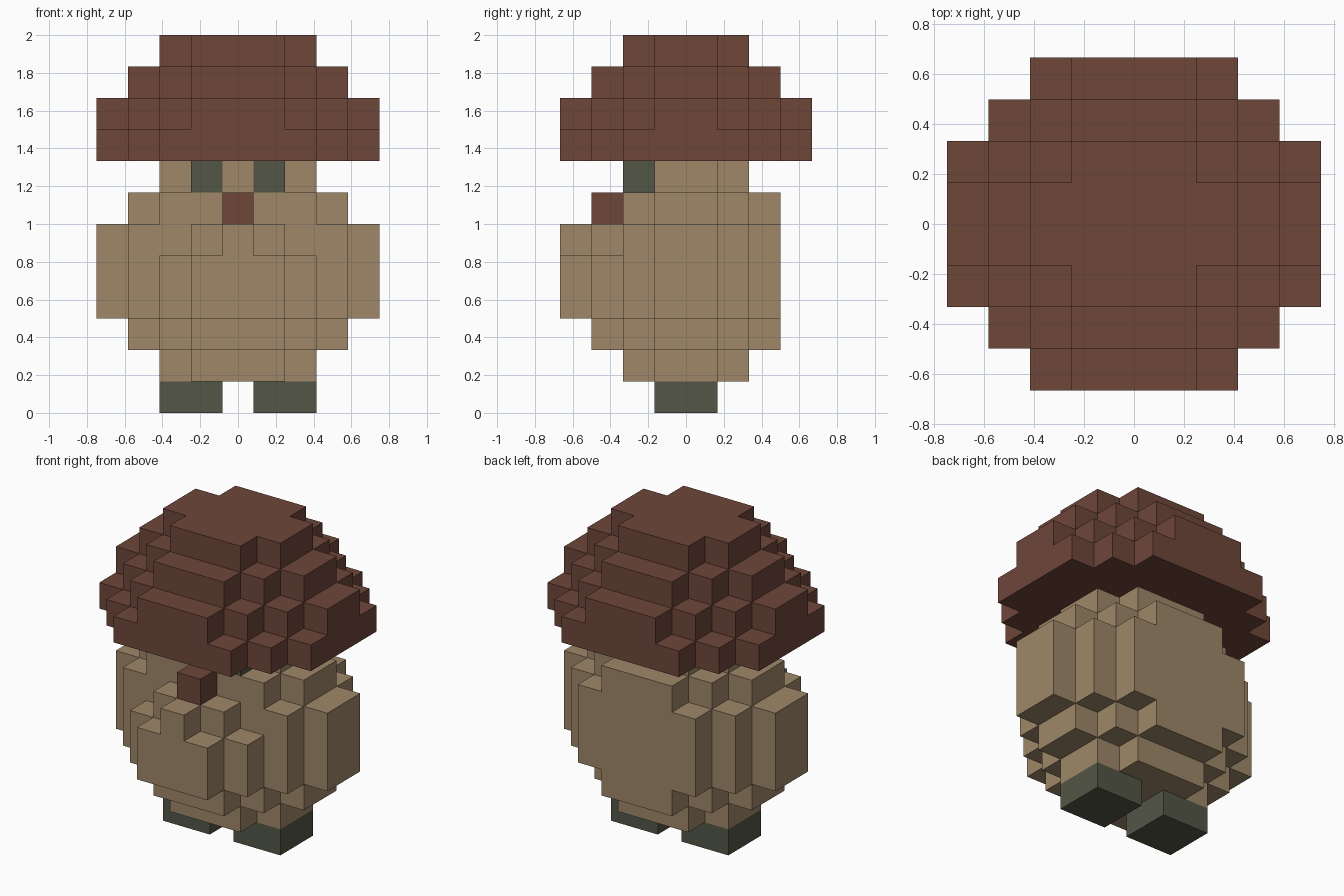
import bpy, bmesh
from mathutils import Vector

if "Cube" in bpy.data.objects:
    bpy.data.objects.remove(bpy.data.objects["Cube"])

U = 1 / 6  # edge length of one block


def material(name, rgb):
    m = bpy.data.materials.new(name)
    m.diffuse_color = (*rgb, 1)
    m.use_nodes = True
    m.node_tree.nodes["Principled BSDF"].inputs["Base Color"].default_value = m.diffuse_color
    return m


brown = material("reddish brown", (0.156, 0.061, 0.042))
tan = material("warm tan", (0.342, 0.242, 0.138))
green = material("dark grey green", (0.084, 0.093, 0.061))


def layer(z, front, back=None):
    """Blocks of one layer: half widths of each row, counted outward from the middle."""
    cells = set()
    for r, w in enumerate(front):
        cells |= {(x, -1 - r, z) for x in range(-w, w + 1)}
    for r, w in enumerate(back or front):
        cells |= {(x, r, z) for x in range(-w, w + 1)}
    return cells


def build(name, cells, mat):
    """Outer skin of a set of blocks, with flat regions merged."""
    bm = bmesh.new()
    for c in cells:
        centre = Vector((c[0], c[1] + 0.5, c[2] + 0.5))
        for axis in range(3):
            for s in (-1, 1):
                n = [0, 0, 0]
                n[axis] = s
                if tuple(a + b for a, b in zip(c, n)) in cells:
                    continue
                n = Vector(n)
                u = Vector([0.5 if i == (axis + 1) % 3 else 0 for i in range(3)])
                v = n.cross(u)
                mid = centre + n * 0.5
                bm.faces.new([bm.verts.new((mid + p) * U)
                              for p in (-u - v, u - v, u + v, v - u)])
    bmesh.ops.remove_doubles(bm, verts=bm.verts, dist=0.001)
    bmesh.ops.dissolve_limit(bm, angle_limit=0.01, verts=bm.verts, edges=bm.edges)
    me = bpy.data.meshes.new(name)
    bm.to_mesh(me)
    bm.free()
    me.materials.append(mat)
    ob = bpy.data.objects.new(name, me)
    bpy.context.collection.objects.link(ob)
    return ob


# stepped mushroom cap
cap = layer(8, [4, 4, 3, 2]) | layer(9, [4, 3, 2, 1]) | layer(10, [3, 2, 1]) | layer(11, [2, 1])
build("cap", cap, brown)

# eyes, one block each
eyes = {(-1, -2, 7), (1, -2, 7)}
for side, cell in zip(("left", "right"), sorted(eyes)):
    build(side + "_eye", {cell}, green)

# round body, with a bulging belly in front and a flat back
body = layer(1, [2, 1]) | layer(2, [3, 2, 1])
body |= layer(3, [4, 3, 2, 1], [4, 3, 2]) | layer(4, [4, 3, 2, 1], [4, 3, 2])
body |= layer(5, [4, 3, 1, 0], [4, 3, 2])
body |= layer(6, [3, 2], [3, 2, 1]) | layer(7, [2, 1])
build("body", body - eyes, tan)

# nose
build("nose", {(0, -3, 6)}, brown)

# feet
for side, xs in (("left", (-2, -1)), ("right", (1, 2))):
    build(side + "_foot", {(x, y, 0) for x in xs for y in (-1, 0)}, green)
